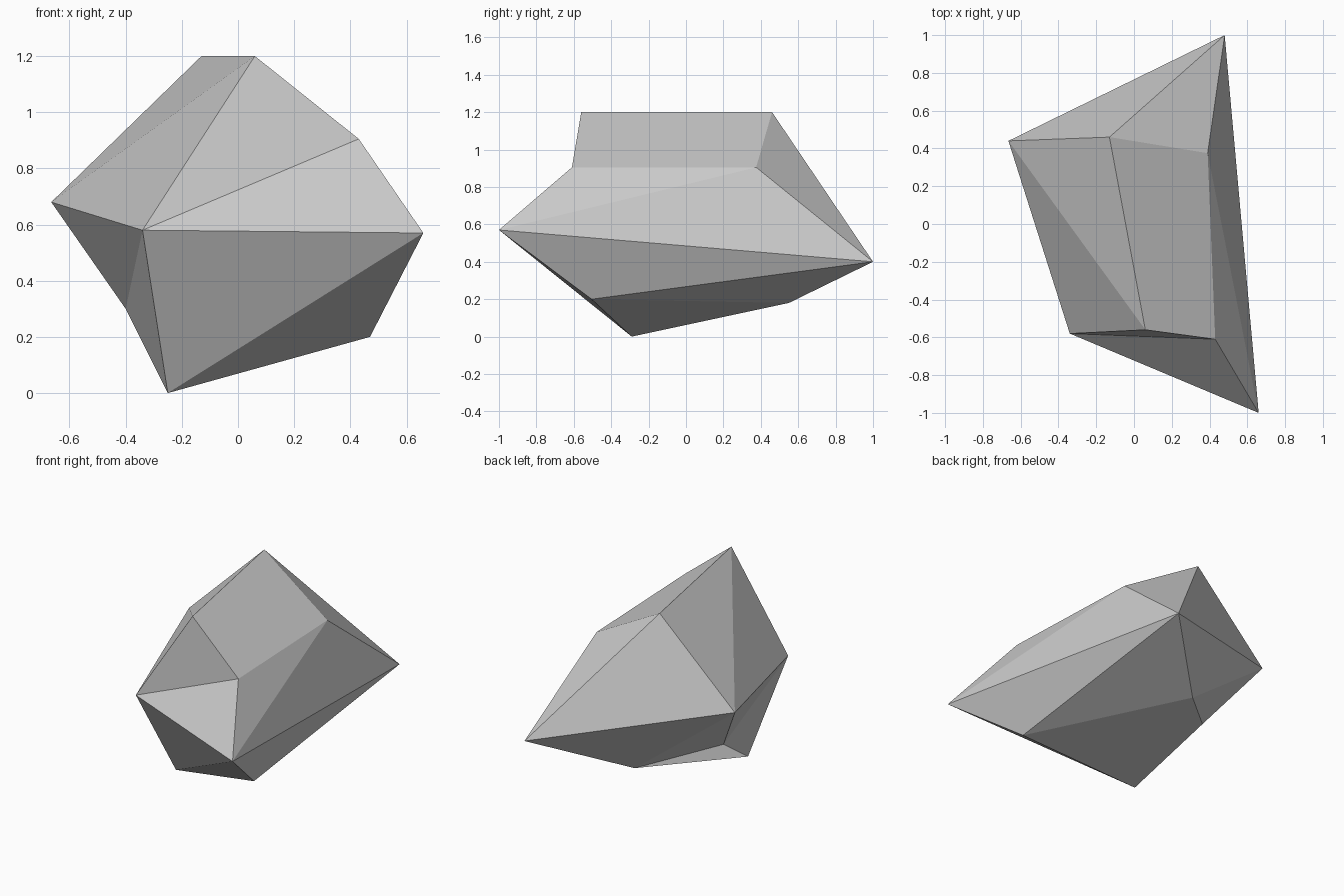
import bpy
import bmesh

cube = bpy.data.objects.get("Cube")
if cube:
    bpy.data.objects.remove(cube, do_unlink=True)


def flat_material(name, colour):
    mat = bpy.data.materials.new(name)
    mat.use_nodes = True
    mat.diffuse_color = colour
    mat.node_tree.nodes["Principled BSDF"].inputs["Base Color"].default_value = colour
    return mat


# Corner rings of the boulder, each ordered back left, front left, front right, back right
crown = [(-0.13, 0.46, 1.2), (0.06, -0.56, 1.2), (0.43, -0.61, 0.905), (0.39, 0.375, 0.905)]
waist = [(-0.665, 0.44, 0.68), (-0.34, -0.58, 0.58), (0.66, -1, 0.57), (0.48, 1, 0.4)]
base = [(-0.4, 0.18, 0.3), (-0.25, -0.29, 0), (0.47, -0.505, 0.2), (-0.01, 0.55, 0.18)]

bm = bmesh.new()
crown, waist, base = ([bm.verts.new(p) for p in ring] for ring in (crown, waist, base))


def band(upper, lower):
    """Join two rings with facets split along a shared diagonal."""
    for i in range(len(upper)):
        j = (i + 1) % len(upper)
        bm.faces.new((upper[i], lower[i], upper[j]))
        bm.faces.new((lower[i], lower[j], upper[j]))


# Slanted top, upper and lower facets, underside
bm.faces.new(crown)
band(crown, waist)
band(waist, base)
bm.faces.new(reversed(base))
bmesh.ops.recalc_face_normals(bm, faces=bm.faces[:])

mesh = bpy.data.meshes.new("boulder")
bm.to_mesh(mesh)
bm.free()
mesh.materials.append(flat_material("stone grey", (0.6, 0.6, 0.6, 1)))
boulder = bpy.data.objects.new("boulder", mesh)
bpy.context.collection.objects.link(boulder)
